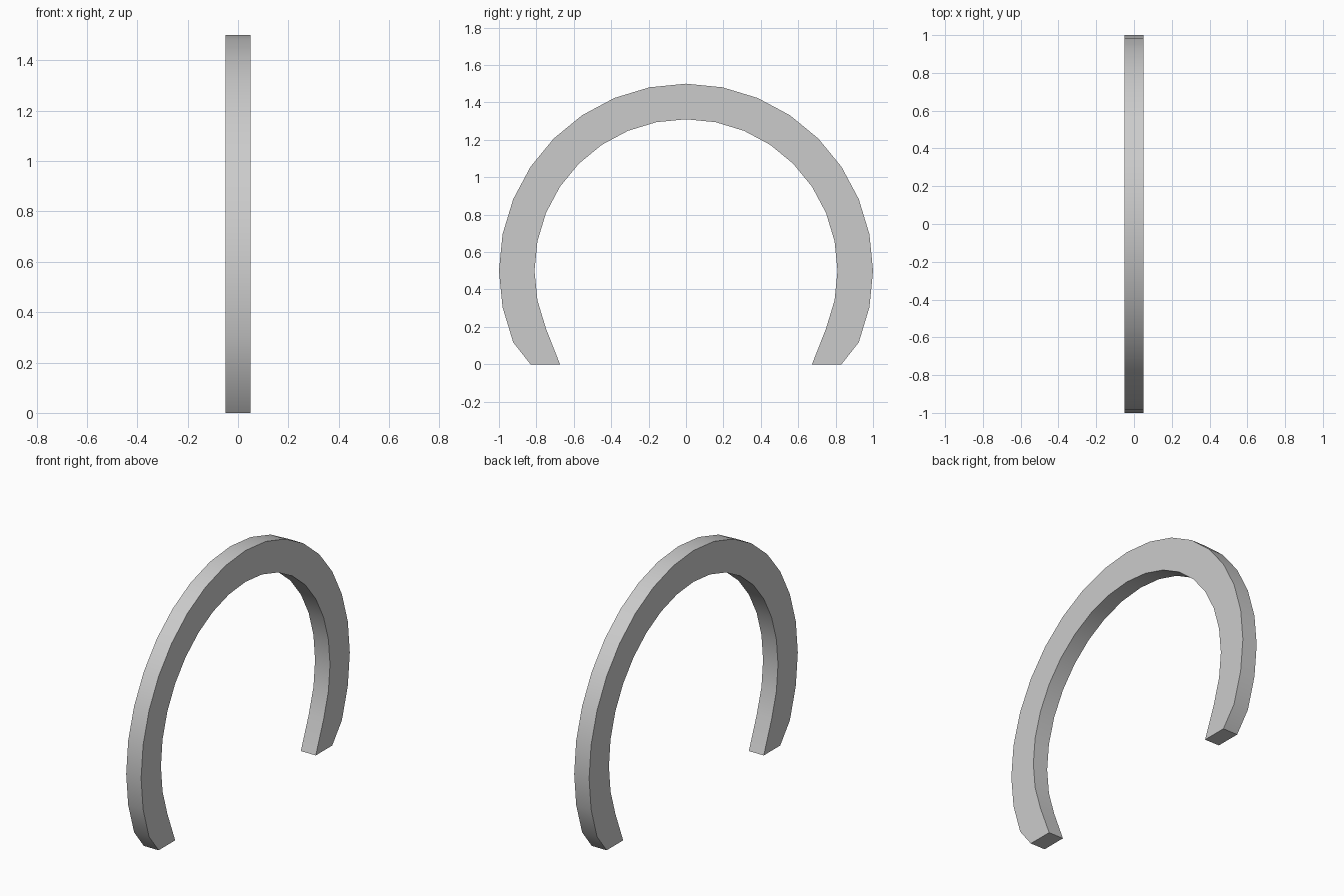
import bpy, bmesh, math

if "Cube" in bpy.data.objects:
    bpy.data.objects.remove(bpy.data.objects["Cube"])

OUTER, INNER = 1.0, 0.81     # ring radii
CENTRE_Z, HALF_WIDTH = 0.5, 0.05
STEP = math.tau / 32         # 32-sided circle
REACH = 11                   # steps from the crown down to each foot

bm = bmesh.new()


def section(i):
    """Rectangular cross-section at step i; the feet are flattened onto the ground."""
    a = i * STEP
    return [bm.verts.new((x, r * math.sin(a), max(0.0, CENTRE_Z + r * math.cos(a))
                          if abs(i) < REACH else 0.0))
            for x, r in ((-HALF_WIDTH, OUTER), (HALF_WIDTH, OUTER),
                         (HALF_WIDTH, INNER), (-HALF_WIDTH, INNER))]


# Arch: sections bridged around the open ring
rings = [section(i) for i in range(-REACH, REACH + 1)]
for a, b in zip(rings, rings[1:]):
    for k in range(4):
        n = (k + 1) % 4
        bm.faces.new((a[k], a[n], b[n], b[k]))

# Flat feet
bm.faces.new(rings[0])
bm.faces.new(rings[-1])
bmesh.ops.recalc_face_normals(bm, faces=bm.faces)

mesh = bpy.data.meshes.new("arch")
bm.to_mesh(mesh)
bm.free()
arch = bpy.data.objects.new("arch", mesh)
bpy.context.collection.objects.link(arch)

# Smooth rims, sharp side edges
bpy.context.view_layer.objects.active = arch
arch.select_set(True)
bpy.ops.object.shade_smooth_by_angle(angle=math.radians(30))
